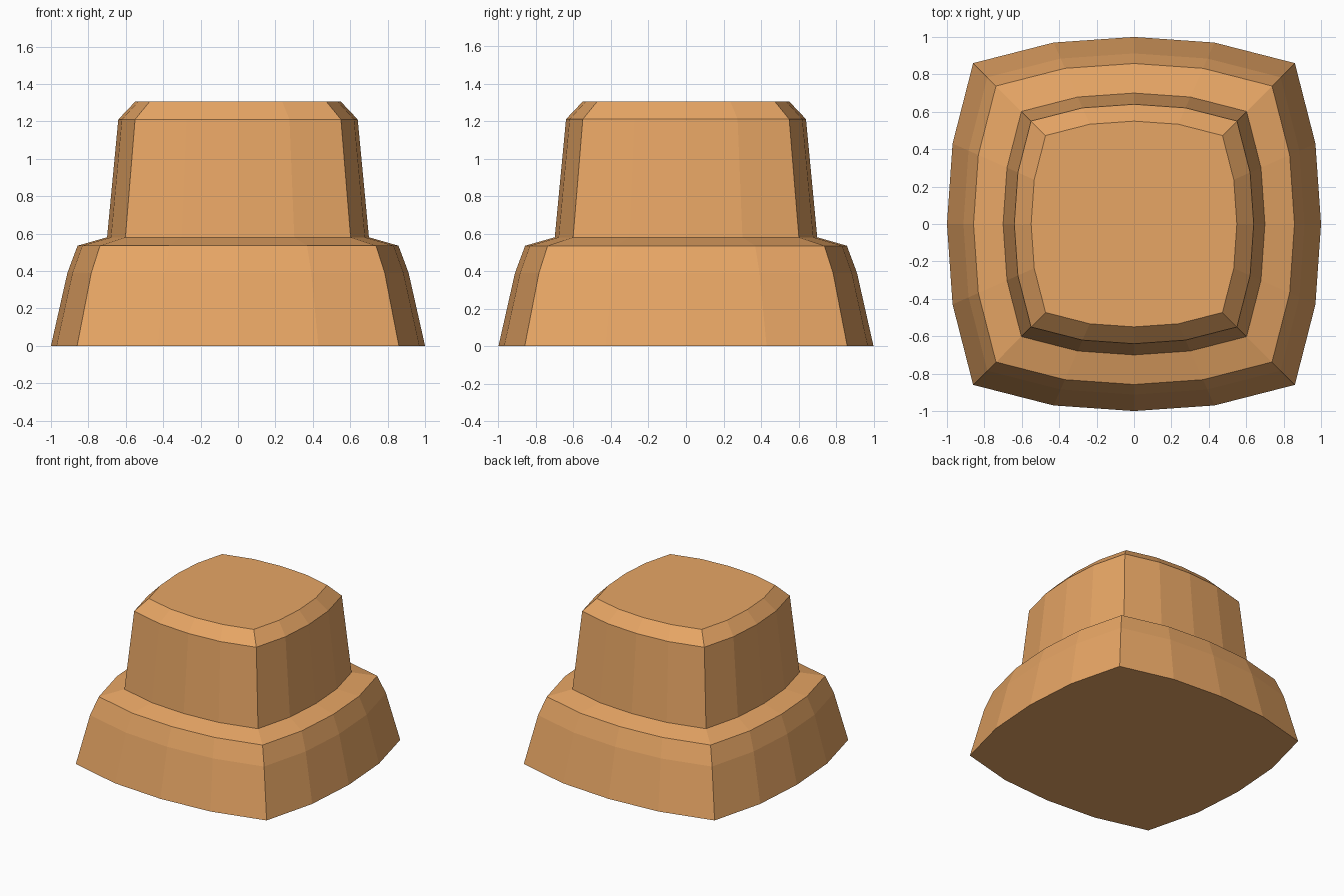
import bpy, bmesh
from mathutils import Matrix, Vector

if "Cube" in bpy.data.objects:
    bpy.data.objects.remove(bpy.data.objects["Cube"])

# Bulged-square outline: one side, repeated four times by quarter turns
SIDE = [(-0.86, -0.86), (-0.43, -0.97), (0, -1), (0.43, -0.97)]
outline = [Matrix.Rotation(k * 1.5707963, 2) @ Vector(p) for k in range(4) for p in SIDE]

# Stepped profile: (scale, height)
PROFILE = [(1.0, 0), (0.912, 0.39), (0.858, 0.535), (0.70, 0.58), (0.64, 1.21), (0.55, 1.305)]

mat = bpy.data.materials.new("orange")
mat.diffuse_color = (0.8, 0.38, 0.13, 1)
mat.use_nodes = True
mat.node_tree.nodes["Principled BSDF"].inputs["Base Color"].default_value = mat.diffuse_color

# Stack of outline rings skinned into one closed solid
bm = bmesh.new()
rings = [[bm.verts.new((p.x * s, p.y * s, z)) for p in outline] for s, z in PROFILE]
n = len(outline)
for low, high in zip(rings, rings[1:]):
    for i in range(n):
        j = (i + 1) % n
        bm.faces.new((low[i], low[j], high[j], high[i]))
bm.faces.new(rings[0][::-1])
bm.faces.new(rings[-1])

mesh = bpy.data.meshes.new("stepped_button")
bm.to_mesh(mesh)
bm.free()
mesh.materials.append(mat)
obj = bpy.data.objects.new("stepped_button", mesh)
bpy.context.collection.objects.link(obj)
